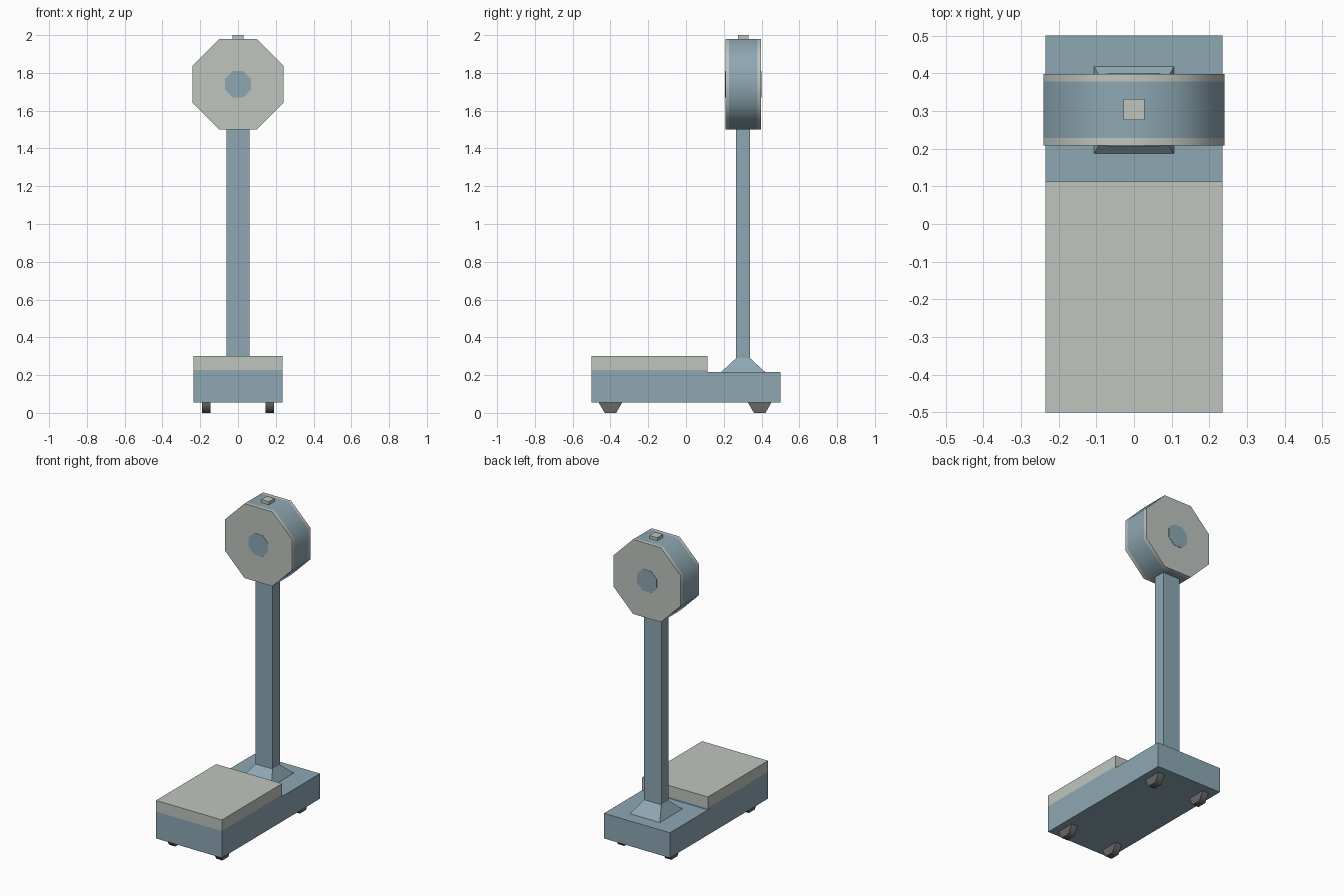
import bpy, bmesh, math
from mathutils import Matrix

cube = bpy.data.objects.get("Cube")
if cube:
    bpy.data.objects.remove(cube)


def make_material(name, rgb):
    mat = bpy.data.materials.new(name)
    mat.use_nodes = True
    mat.diffuse_color = (*rgb, 1)
    mat.node_tree.nodes["Principled BSDF"].inputs["Base Color"].default_value = (*rgb, 1)
    return mat


BLUE = make_material("blue grey paint", (0.27, 0.39, 0.45))
PALE = make_material("pale grey enamel", (0.52, 0.56, 0.52))
DARK = make_material("dark rubber", (0.14, 0.135, 0.135))


def finish(bm, name, mats, smooth=None):
    bmesh.ops.recalc_face_normals(bm, faces=bm.faces)
    mesh = bpy.data.meshes.new(name)
    bm.to_mesh(mesh)
    bm.free()
    for mat in mats:
        mesh.materials.append(mat)
    obj = bpy.data.objects.new(name, mesh)
    bpy.context.collection.objects.link(obj)
    if smooth:
        bpy.ops.object.select_all(action="DESELECT")
        obj.select_set(True)
        bpy.context.view_layer.objects.active = obj
        bpy.ops.object.shade_smooth_by_angle(angle=math.radians(smooth))
    return obj


def box(name, mat, x, y, z, taper=None):
    """Box from (min, max) ranges; taper gives the top's x and y ranges."""
    bm = bmesh.new()
    tx, ty = taper or (x, y)
    loops = []
    for (x0, x1), (y0, y1), h in ((x, y, z[0]), (tx, ty, z[1])):
        loops.append([bm.verts.new((a, b, h))
                      for a, b in ((x0, y0), (x1, y0), (x1, y1), (x0, y1))])
    for loop in loops:
        bm.faces.new(loop)
    for i in range(4):
        j = (i + 1) % 4
        bm.faces.new((loops[0][i], loops[0][j], loops[1][j], loops[1][i]))
    return finish(bm, name, [mat])


def prism(name, mats, sides, apothem, rows, axis, centre, smooth=None, rim=False):
    """Flat-bottomed prism through a list of rows along x or y."""
    bm = bmesh.new()
    radius = apothem / math.cos(math.pi / sides)
    loops = []
    for d in rows:
        loop = []
        for i in range(sides):
            a = 2 * math.pi * (i + 0.5) / sides - math.pi / 2
            u, v = radius * math.cos(a), radius * math.sin(a)
            loop.append(bm.verts.new((u, d, v) if axis == "y" else (d, u, v)))
        loops.append(loop)
    caps = [bm.faces.new(loops[0]), bm.faces.new(loops[-1])]
    for k in range(len(rows) - 1):
        for i in range(sides):
            j = (i + 1) % sides
            face = bm.faces.new((loops[k][i], loops[k][j], loops[k + 1][j], loops[k + 1][i]))
            if rim and k in (0, len(rows) - 2):
                face.material_index = 1
    if rim:
        for cap in caps:
            cap.material_index = 1
    bmesh.ops.transform(bm, matrix=Matrix.Translation(centre), verts=bm.verts)
    return finish(bm, name, mats, smooth)


# Base and weighing platform
WIDE = (-0.235, 0.235)
box("base", BLUE, WIDE, (-0.5, 0.5), (0.055, 0.217))
box("platform_support", BLUE, WIDE, (-0.5, 0.113), (0.217, 0.228))
box("platform", PALE, WIDE, (-0.5, 0.113), (0.228, 0.30))

# Column with flared foot
POST_X, POST_Y = (-0.061, 0.061), (0.265, 0.339)
box("column_foot", BLUE, (-0.106, 0.106), (0.187, 0.418), (0.217, 0.29), (POST_X, POST_Y))
box("column", BLUE, POST_X, POST_Y, (0.28, 1.52))

# Octagonal dial housing with pale rims and faces
DIAL = (0, 0.303, 1.74)
prism("dial_housing", [BLUE, PALE], 8, 0.24, (-0.095, -0.075, 0.075, 0.095),
      "y", DIAL, smooth=60, rim=True)
for side, name in ((-1, "front_dial_centre"), (1, "back_dial_centre")):
    prism(name, [BLUE], 8, 0.07, (side * 0.094, side * 0.097), "y", DIAL)
box("top_knob", PALE, (-0.028, 0.028), (0.276, 0.332), (1.97, 2.0))

# Four wheels partly sunk in the base
for side, x in (("left", 0.168), ("right", -0.168)):
    for end, y in (("front", -0.4), ("back", 0.39)):
        prism(f"{end}_{side}_wheel", [DARK], 6, 0.053, (-0.022, 0.022),
              "x", (x, y, 0.053), smooth=70)
